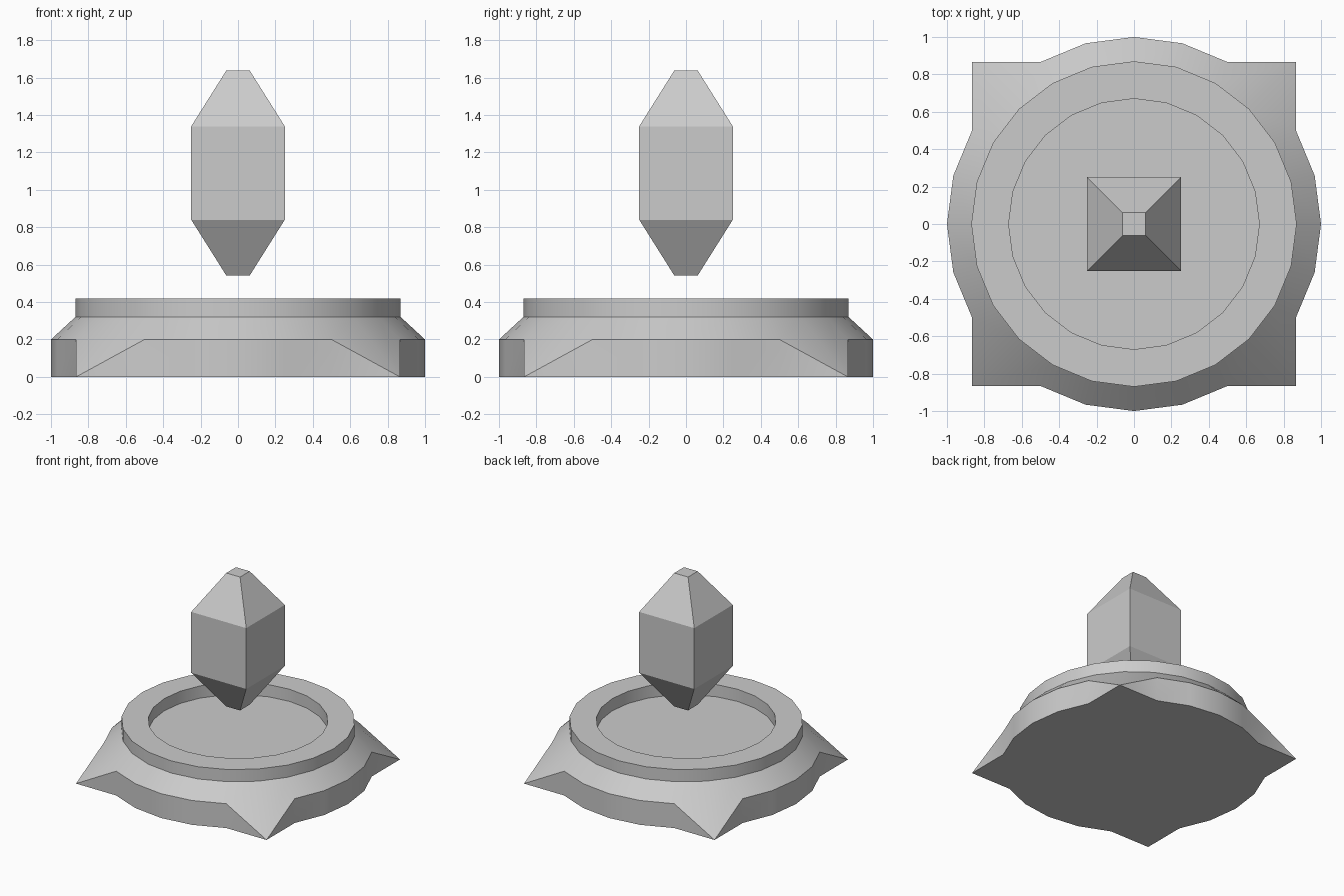
import bpy, bmesh
from math import sin, cos, radians

if "Cube" in bpy.data.objects:
    bpy.data.objects.remove(bpy.data.objects["Cube"])

SIDES = 24


def ring(bm, radius, z, sides=SIDES, start=0):
    step = 360 / sides
    return [bm.verts.new((radius * cos(radians(start + i * step)),
                          radius * sin(radians(start + i * step)), z))
            for i in range(sides)]


def bridge(bm, a, b):
    n = len(a)
    for i in range(n):
        j = (i + 1) % n
        bm.faces.new((a[i], a[j], b[j], b[i]))


def build(name, rings, edit=None):
    """Loft (radius, z) rings into a closed solid."""
    bm = bmesh.new()
    loops = [ring(bm, *r) for r in rings]
    for a, b in zip(loops, loops[1:]):
        bridge(bm, a, b)
    bm.faces.new(loops[0])
    bm.faces.new(loops[-1])
    if edit:
        edit(bm, loops)
    bmesh.ops.recalc_face_normals(bm, faces=bm.faces[:])
    mesh = bpy.data.meshes.new(name)
    bm.to_mesh(mesh)
    bm.free()
    obj = bpy.data.objects.new(name, mesh)
    bpy.context.collection.objects.link(obj)
    return obj


# Pull the four diagonal points of the pedestal out to ground-level spikes
def make_spikes(bm, loops):
    bottom, shoulder = loops[0], loops[1]
    for i in range(3, SIDES, 6):
        for v in (bottom[i], shoulder[i]):
            x = 0.866 if v.co.x > 0 else -0.866
            y = 0.866 if v.co.y > 0 else -0.866
            v.co = (x, y, 0)
    bmesh.ops.remove_doubles(bm, verts=bm.verts[:], dist=0.0001)


# Round pedestal with sloped shoulder, raised rim and sunken floor
pedestal = build("pedestal", [(1.0, 0), (1.0, 0.2), (0.87, 0.32),
                              (0.87, 0.42), (0.67, 0.42), (0.67, 0.32)],
                 make_spikes)
bpy.context.view_layer.objects.active = pedestal
pedestal.select_set(True)
bpy.ops.object.shade_smooth_by_angle(angle=radians(38))
pedestal.select_set(False)

# Floating four-sided crystal with blunt tips
R2 = 2 ** 0.5
build("crystal", [(0.0625 * R2, 0.542, 4, 45), (0.25 * R2, 0.84, 4, 45),
                  (0.25 * R2, 1.34, 4, 45), (0.0625 * R2, 1.638, 4, 45)])
